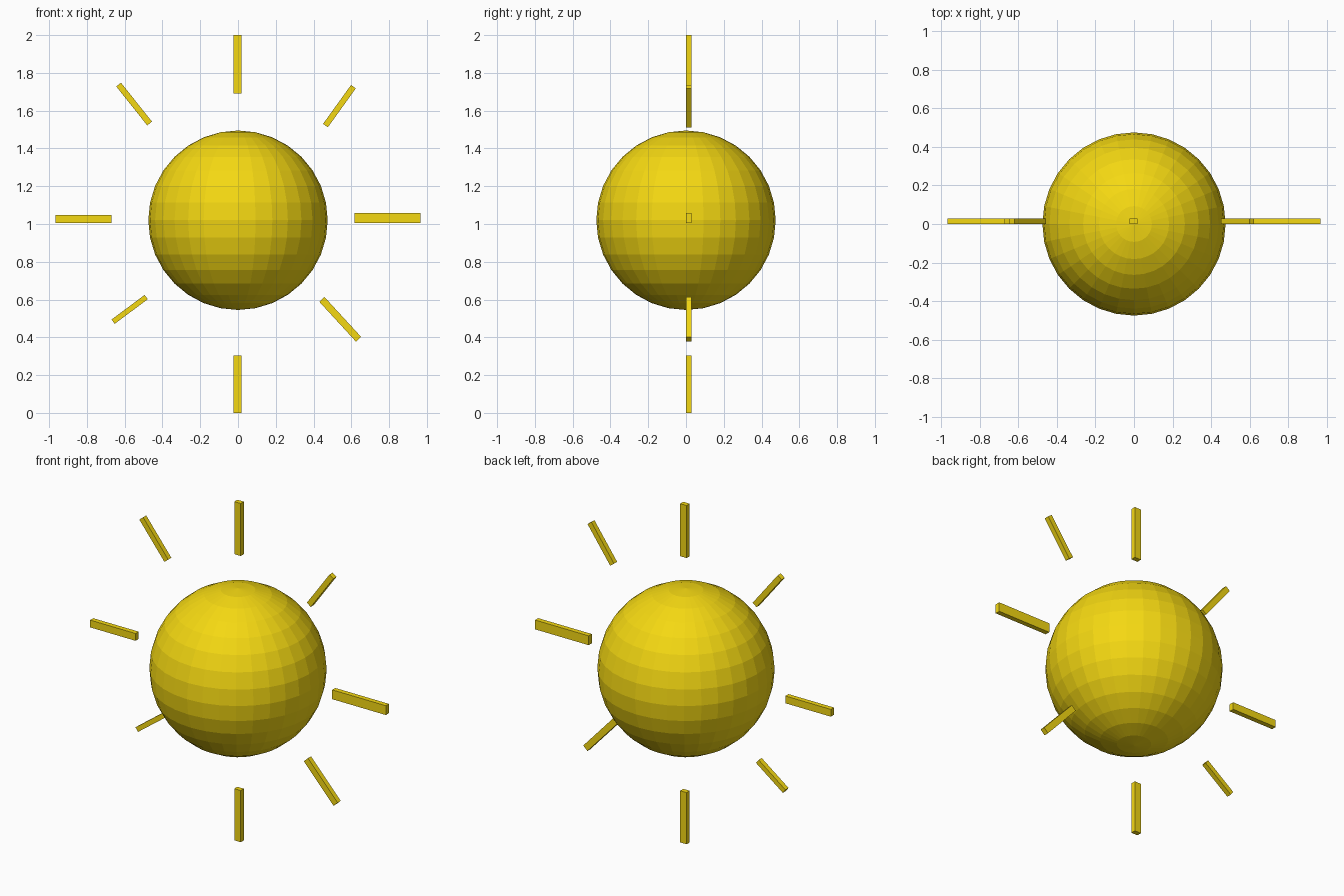
import bpy
from math import atan2, hypot

if "Cube" in bpy.data.objects:
    bpy.data.objects.remove(bpy.data.objects["Cube"])

yellow = bpy.data.materials.new("yellow")
yellow.diffuse_color = (0.91, 0.69, 0.006, 1)
yellow.use_nodes = True
yellow.node_tree.nodes["Principled BSDF"].inputs["Base Color"].default_value = yellow.diffuse_color

# Flat-faced sun ball
bpy.ops.mesh.primitive_uv_sphere_add(segments=32, ring_count=16, radius=0.475,
                                     location=(0, 0, 1.02))
ball = bpy.context.object
ball.name = "sun_ball"
ball.data.materials.append(yellow)


def ray(name, inner, outer, width):
    """Thin bar between two (x, z) points, set just behind the middle plane."""
    dx, dz = outer[0] - inner[0], outer[1] - inner[1]
    centre = ((inner[0] + outer[0]) / 2, 0.014, (inner[1] + outer[1]) / 2)
    bpy.ops.mesh.primitive_cube_add(size=1, location=centre,
                                    rotation=(0, -atan2(dz, dx), 0))
    bar = bpy.context.object
    bar.name = name
    bar.scale = (hypot(dx, dz), 0.029, width)
    bar.data.materials.append(yellow)


# Hand-placed rays: inner end, outer end, width
ray("ray_top", (-0.003, 1.69), (-0.003, 2.0), 0.042)
ray("ray_bottom", (-0.003, 0.305), (-0.003, 0.0), 0.042)
ray("ray_left", (-0.669, 1.027), (-0.966, 1.027), 0.043)
ray("ray_right", (0.616, 1.032), (0.966, 1.032), 0.055)
ray("ray_upper_right", (0.463, 1.521), (0.611, 1.727), 0.031)
ray("ray_upper_left", (-0.468, 1.532), (-0.632, 1.738), 0.032)
ray("ray_lower_left", (-0.486, 0.613), (-0.661, 0.483), 0.028)
ray("ray_lower_right", (0.444, 0.601), (0.638, 0.390), 0.037)
